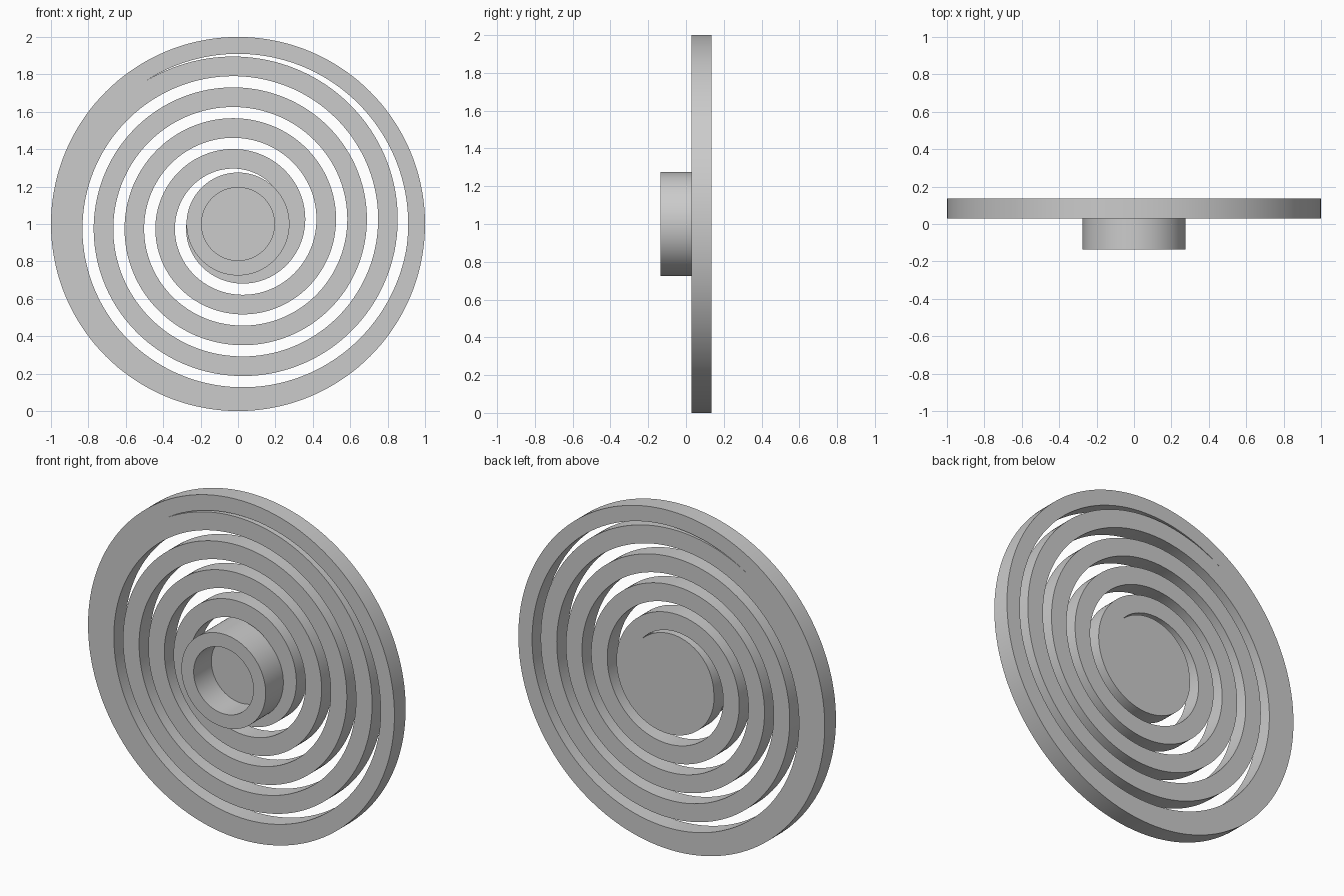
import bpy
import bmesh
import math

cube = bpy.data.objects.get("Cube")
if cube:
    bpy.data.objects.remove(cube, do_unlink=True)

STEPS = 144                      # segments per turn
RIM_OUT, RIM_IN = 1.0, 0.91      # outer ring radii
HUB_OUT, HUB_IN = 0.275, 0.195   # collar radii
COIL_TOP, COIL_WIDTH, PITCH = 0.895, 0.105, 0.165
FRONT, SPLIT, BACK = -0.135, 0.03, 0.135

bm = bmesh.new()


def point(radius, step):
    """Vertex on the plate front, turning clockwise from the top."""
    a = math.tau * (step % STEPS) / STEPS
    return bm.verts.new((radius * math.sin(a), SPLIT, 1 + radius * math.cos(a)))


def band(inner, outer, first, last):
    """Flat strip between two radius functions."""
    for k in range(first, last):
        bm.faces.new([point(inner(k), k), point(outer(k), k),
                      point(outer(k + 1), k + 1), point(inner(k + 1), k + 1)])


def clamp(radius):
    return max(HUB_OUT, min(RIM_IN, radius))


def coil_outer(k):
    return clamp(COIL_TOP - PITCH * k / STEPS)


def coil_inner(k):
    return clamp(COIL_TOP - COIL_WIDTH - PITCH * k / STEPS)


def extrude(faces, depth):
    result = bmesh.ops.extrude_face_region(bm, geom=faces)
    moved = [v for v in result["geom"] if isinstance(v, bmesh.types.BMVert)]
    bmesh.ops.translate(bm, verts=moved, vec=(0, depth, 0))


# Outer ring, spiral arm that melts into ring and hub, hub annulus, hub floor
band(lambda k: RIM_IN, lambda k: RIM_OUT, 0, STEPS)
first = math.floor((COIL_TOP - COIL_WIDTH - RIM_IN) / PITCH * STEPS)
last = math.ceil((COIL_TOP - HUB_OUT) / PITCH * STEPS)
band(coil_inner, coil_outer, first, last)
band(lambda k: HUB_IN, lambda k: HUB_OUT, 0, STEPS)
bm.faces.new([point(HUB_IN, k) for k in range(STEPS)])
bmesh.ops.remove_doubles(bm, verts=bm.verts[:], dist=0.0002)

# Plate thickness
extrude(bm.faces[:], BACK - SPLIT)

# Collar standing out of the hub annulus at the front
collar = []
for f in bm.faces:
    radii = [math.hypot(v.co.x, v.co.z - 1) for v in f.verts]
    flat = all(abs(v.co.y - SPLIT) < 0.001 for v in f.verts)
    if flat and len(radii) == 4 and max(radii) < HUB_OUT + 0.00005 and min(radii) < HUB_IN + 0.001:
        collar.append(f)
extrude(collar, FRONT - SPLIT)
leftover = [f for f in collar if f.is_valid]
if leftover:
    bmesh.ops.delete(bm, geom=leftover, context='FACES')
bmesh.ops.recalc_face_normals(bm, faces=bm.faces[:])

mesh = bpy.data.meshes.new("spiral_spring_disc")
bm.to_mesh(mesh)
bm.free()
disc = bpy.data.objects.new("spiral_spring_disc", mesh)
bpy.context.collection.objects.link(disc)

# Plain grey
grey = bpy.data.materials.new("light_grey")
grey.use_nodes = True
grey.diffuse_color = (0.6, 0.6, 0.6, 1)
grey.node_tree.nodes["Principled BSDF"].inputs["Base Color"].default_value = (0.6, 0.6, 0.6, 1)
mesh.materials.append(grey)

bpy.ops.object.select_all(action='DESELECT')
disc.select_set(True)
bpy.context.view_layer.objects.active = disc
bpy.ops.object.shade_smooth_by_angle(angle=math.radians(30))
